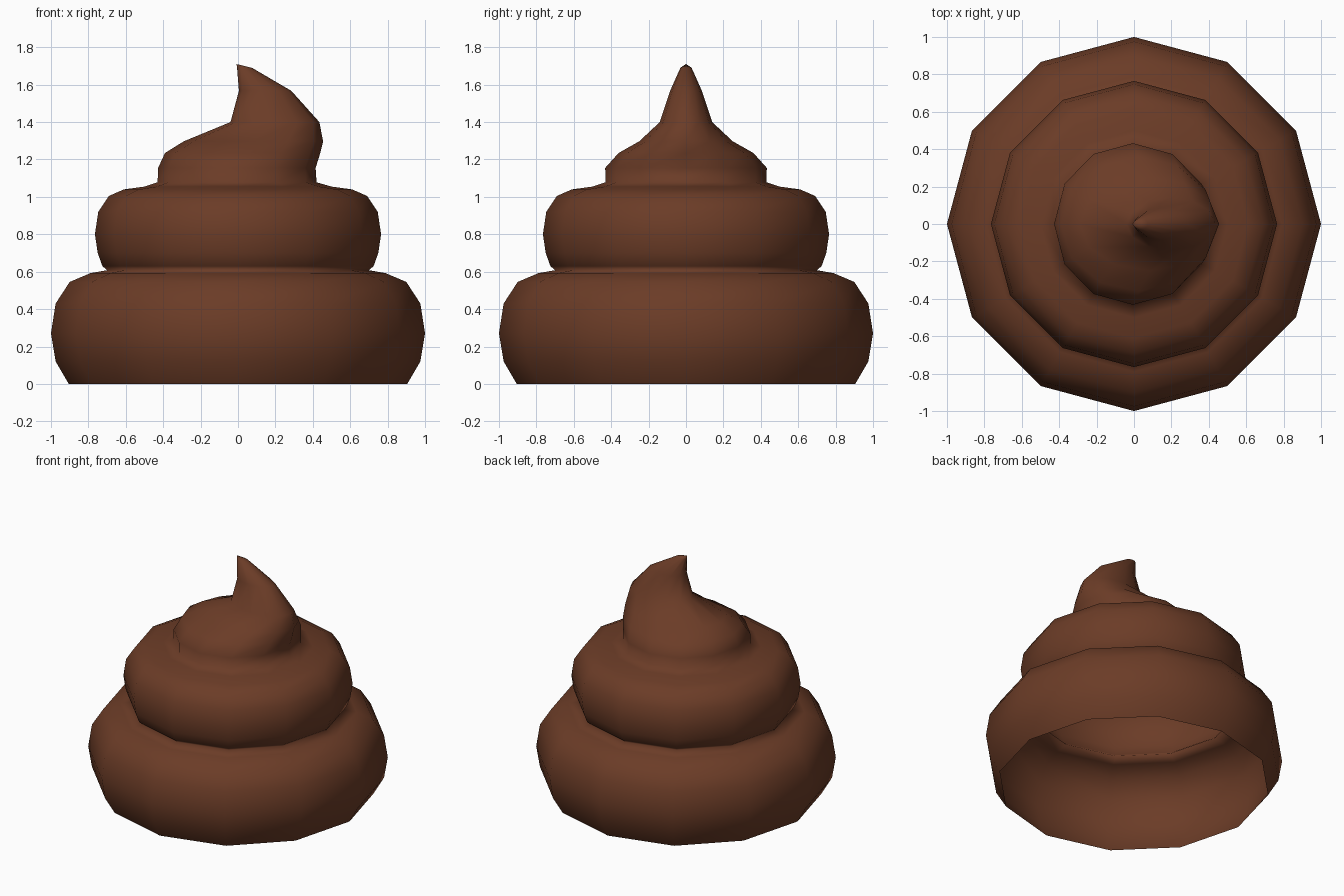
import bpy, bmesh
from math import cos, sin, pi

if "Cube" in bpy.data.objects:
    bpy.data.objects.remove(bpy.data.objects["Cube"])

SIDES = 12

# Two round tiers: (radius, z)
tiers = [(0.905, 0), (0.975, 0.12), (1.0, 0.27), (0.975, 0.43), (0.90, 0.545),
         (0.79, 0.592), (0.70, 0.608), (0.725, 0.63), (0.75, 0.70), (0.765, 0.80),
         (0.747, 0.92), (0.69, 1.005), (0.61, 1.04), (0.50, 1.055)]
# Leaning tip: (left x, right x, half depth, z)
tip = [(-0.43, 0.42, 0.43, 1.078), (-0.427, 0.415, 0.432, 1.155),
       (-0.39, 0.44, 0.36, 1.235), (-0.29, 0.455, 0.25, 1.297),
       (-0.04, 0.435, 0.14, 1.40), (0.005, 0.285, 0.085, 1.567),
       (-0.005, 0.075, 0.03, 1.69)]
rings = [(-r, r, r, z) for r, z in tiers] + tip

# Loft the rings, open underneath, closed by a point on top
bm = bmesh.new()
loops = []
for left, right, depth, z in rings:
    cx, rx = (left + right) / 2, (right - left) / 2
    loops.append([bm.verts.new((cx + rx * cos(2 * pi * i / SIDES),
                                depth * sin(2 * pi * i / SIDES), z))
                  for i in range(SIDES)])
for low, high in zip(loops, loops[1:]):
    for i in range(SIDES):
        j = (i + 1) % SIDES
        bm.faces.new((low[i], low[j], high[j], high[i]))
point = bm.verts.new((-0.008, 0, 1.71))
for i in range(SIDES):
    bm.faces.new((loops[-1][i], loops[-1][(i + 1) % SIDES], point))
for f in bm.faces:
    f.smooth = True

mesh = bpy.data.meshes.new("swirl_pile")
bm.to_mesh(mesh)
bm.free()
pile = bpy.data.objects.new("swirl_pile", mesh)
bpy.context.collection.objects.link(pile)

# Brown surface
brown = bpy.data.materials.new("brown")
brown.diffuse_color = (0.147, 0.045, 0.02, 1)
brown.use_nodes = True
brown.node_tree.nodes["Principled BSDF"].inputs["Base Color"].default_value = brown.diffuse_color
mesh.materials.append(brown)
